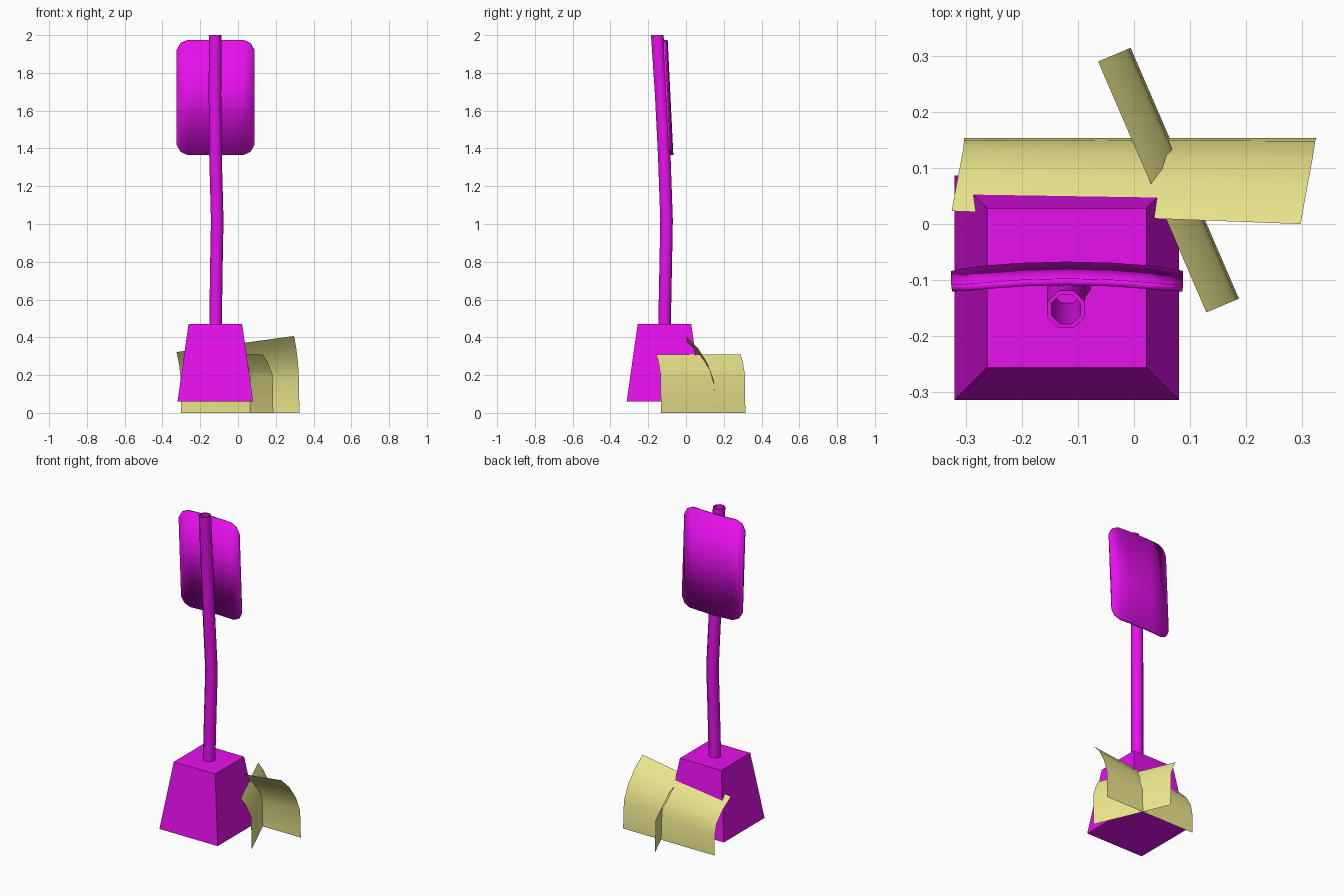
import bpy, bmesh, math
from mathutils import Vector

if "Cube" in bpy.data.objects:
    bpy.data.objects.remove(bpy.data.objects["Cube"])


def material(name, rgb):
    m = bpy.data.materials.new(name)
    m.diffuse_color = (*rgb, 1)
    m.use_nodes = True
    m.node_tree.nodes["Principled BSDF"].inputs["Base Color"].default_value = m.diffuse_color
    return m


MAGENTA = material("magenta", (0.8, 0.005, 0.85))
YELLOW = material("pale_yellow", (0.85, 0.81, 0.27))


def make_object(name, bm, mat, smooth=None):
    mesh = bpy.data.meshes.new(name)
    bm.to_mesh(mesh)
    bm.free()
    obj = bpy.data.objects.new(name, mesh)
    bpy.context.collection.objects.link(obj)
    mesh.materials.append(mat)
    if smooth:
        bpy.ops.object.select_all(action='DESELECT')
        obj.select_set(True)
        bpy.context.view_layer.objects.active = obj
        bpy.ops.object.shade_smooth_by_angle(angle=math.radians(smooth))
    return obj


def loft(bm, rows, closed=False):
    """Bridge rows of points with quads."""
    vs = [[bm.verts.new(p) for p in row] for row in rows]
    for a, b in zip(vs, vs[1:]):
        n = len(a)
        for i in range(n if closed else n - 1):
            j = (i + 1) % n
            bm.faces.new((a[i], a[j], b[j], b[i]))
    return vs


# Base: tapered block
bm = bmesh.new()
rings = [[(-0.12 + sx * r, -0.114 + sy * r, z)
          for sx, sy in ((-1, -1), (1, -1), (1, 1), (-1, 1))]
         for r, z in ((0.2, 0.06), (0.142, 0.47))]
ends = loft(bm, rings, True)
bm.faces.new(ends[0][::-1])
bm.faces.new(ends[1])
make_object("base", bm, MAGENTA)

# Post: bent eight-sided tube with an open, hollow top
path = [(-0.119, -0.114, 0.45), (-0.115, -0.108, 0.75), (-0.110, -0.103, 1.02),
        (-0.119, -0.115, 1.36), (-0.122, -0.131, 1.68), (-0.121, -0.152, 2.0)]


def ring(c, r):
    return [(c[0] + r * math.cos(math.tau * (i + 0.5) / 8),
             c[1] + r * math.sin(math.tau * (i + 0.5) / 8), c[2]) for i in range(8)]


bm = bmesh.new()
rings = [ring(p, 0.036) for p in path]
rings += [ring(p, 0.028) for p in path[:2:-1]]
ends = loft(bm, rings, True)
bm.faces.new(ends[0][::-1])
bm.faces.new(ends[-1])
make_object("post", bm, MAGENTA, 50)

# Sign plate: clipped corners, slight bow, tilted back at the bottom
half = [(0.0, 0.305), (0.08, 0.305), (0.148, 0.305), (0.185, 0.288), (0.206, 0.25)]
cols = [(-x, h) for x, h in half[:0:-1]] + half
rows = []
for s in (-1, 1):
    rows.append([(-0.119 + x, -0.088 - 0.014 * (x / 0.206) ** 2 - 0.015 * s * h / 0.305,
                  1.67 + s * h) for x, h in cols])
bm = bmesh.new()
loft(bm, rows)
plate = make_object("sign_plate", bm, MAGENTA, 30)
sol = plate.modifiers.new("thickness", 'SOLIDIFY')
sol.thickness = 0.012
sol.offset = 0


# Leaf blades: thin curled sheets, swept from one end profile to the other
def blade(name, start, end):
    bm = bmesh.new()
    rows = []
    for i in range(5):
        t = i / 4
        rows.append([Vector(a).lerp(Vector(b), t) for a, b in zip(start, end)])
    loft(bm, rows)
    make_object(name, bm, YELLOW, 60)


blade("long_blade",
      [(-0.303, 0.153, 0), (-0.303, 0.150, 0.12), (-0.304, 0.135, 0.19),
       (-0.313, 0.088, 0.26), (-0.325, 0.023, 0.322)],
      [(0.325, 0.153, 0), (0.323, 0.148, 0.17), (0.318, 0.115, 0.26),
       (0.308, 0.062, 0.345), (0.297, 0.0, 0.407)])

# Cross blade: profile of (offset across, height), run along its direction
profile = [(0.0, 0.0), (0.004, 0.2), (0.012, 0.22), (0.034, 0.27), (0.063, 0.31)]
across = Vector((-0.92, -0.39, 0))
blade("cross_blade",
      [Vector((-0.006, 0.314, z)) + across * d for d, z in profile],
      [Vector((0.187, -0.133, z)) + across * d for d, z in profile])
